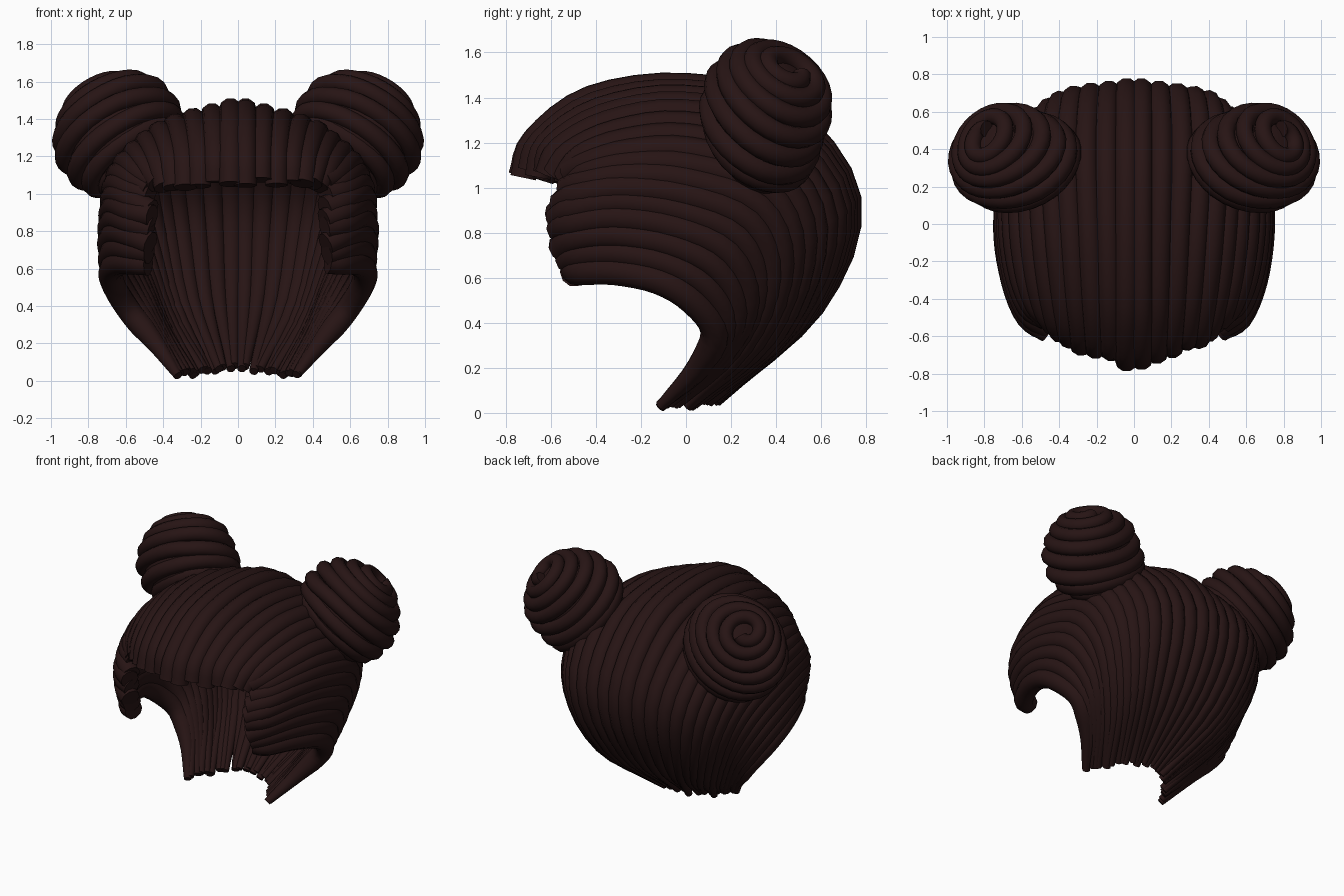
import bpy, math, random
from mathutils import Vector, Matrix

if "Cube" in bpy.data.objects:
    bpy.data.objects.remove(bpy.data.objects["Cube"])

random.seed(4)
mat = bpy.data.materials.new("dark_brown_hair")
mat.diffuse_color = (0.02, 0.007, 0.007, 1)
mat.use_nodes = True
mat.node_tree.nodes["Principled BSDF"].inputs["Base Color"].default_value = mat.diffuse_color


def catmull(pts, t):
    """Smooth point at t in 0..1 along a list of vectors."""
    n = len(pts) - 1
    f = min(max(t, 0), 1) * n
    i = min(int(f), n - 1)
    f -= i
    b, c = pts[i], pts[i + 1]
    a = pts[i - 1] if i else b * 2 - c
    d = pts[i + 2] if i + 2 <= n else c * 2 - b
    return 0.5 * (2 * b + (c - a) * f + (2 * a - 5 * b + 4 * c - d) * f ** 2
                  + (3 * b - a - 3 * c + d) * f ** 3)


def tubes(name, strands):
    """One mesh of round tubes; each strand is a list of (point, radius)."""
    cu = bpy.data.curves.new(name, 'CURVE')
    cu.dimensions = '3D'
    cu.bevel_depth = 1
    cu.bevel_resolution = 3
    cu.use_fill_caps = True
    for strand in strands:
        sp = cu.splines.new('POLY')
        sp.points.add(len(strand) - 1)
        for p, (co, r) in zip(sp.points, strand):
            p.co = (*co, 1)
            p.radius = r
    ob = bpy.data.objects.new(name, cu)
    bpy.context.collection.objects.link(ob)
    bpy.ops.object.select_all(action='DESELECT')
    bpy.context.view_layer.objects.active = ob
    ob.select_set(True)
    bpy.ops.object.convert(target='MESH')
    ob = bpy.context.object
    bpy.ops.object.shade_smooth_by_angle(angle=math.radians(50))
    ob.data.materials.clear()
    ob.data.materials.append(mat)
    return ob


# Guide strands, from the parting to the lowest side lock (front edge to nape tip)
guides = [
    [(.04, -.715, 1.06), (.04, -.67, 1.21), (.04, -.42, 1.395), (.04, 0, 1.45),
     (.04, .43, 1.34), (.04, .72, .95), (.035, .57, .47), (.02, .14, .07)],
    [(.33, -.61, 1.05), (.34, -.56, 1.17), (.37, -.35, 1.29), (.40, -.02, 1.34),
     (.42, .40, 1.24), (.38, .66, .90), (.29, .50, .42), (.12, .12, .05)],
    [(.46, -.50, 1.04), (.54, -.42, 1.09), (.60, -.24, 1.13), (.63, .02, 1.13),
     (.62, .37, 1.02), (.55, .50, .75), (.40, .38, .35), (.21, .05, .04)],
    [(.46, -.56, .85), (.57, -.50, .89), (.65, -.30, .92), (.685, -.03, .88),
     (.67, .22, .77), (.57, .31, .55), (.43, .20, .28), (.27, -.03, .035)],
    [(.48, -.50, .62), (.55, -.46, .63), (.63, -.31, .63), (.68, -.12, .59),
     (.66, .03, .50), (.57, .13, .36), (.44, .05, .20), (.32, -.12, .03)],
]
guides = [[Vector(p) for p in g] for g in guides]
COUNT, STEPS, LAST = 16, 28, 7


def scalp_strand(i, side):
    t = i / (COUNT - 1)
    clump = .65 * t + .35 * round(t * 5) / 5      # tips gather in locks
    path = [catmull([g[k] for g in guides], clump if k == LAST else t)
            for k in range(LAST + 1)]
    path[0] += Vector((0, random.uniform(-.015, .015), random.uniform(-.02, .02)))
    path[LAST] += Vector((0, random.uniform(-.015, .015), random.uniform(-.01, .015)))
    thick = random.uniform(0, .006)
    out = []
    for s in range(STEPS + 1):
        u = s / STEPS
        p = catmull(path, u)
        r = .06 + thick
        if u > .78:
            r -= (.036 + thick) * (u - .78) / .22
        out.append((Vector((p.x * side, p.y, p.z)), r))
    return out


for side, label in ((1, "right"), (-1, "left")):
    tubes("scalp_hair_" + label, [scalp_strand(i, side) for i in range(COUNT)])

# Coiled buns: a core wrapped by a rope spiralling up to an oval swirl at the top
axis = Vector((.58, .42, .70)).normalized()
u_dir = (Vector((0, 1, 0)) - axis * axis.y).normalized()
v_dir = axis.cross(u_dir)
centre = Vector((.648, .34, 1.33))
RU, RV, RA, ROPE = .305, .375, .33, .056


def bun_point(ang, polar, side):
    k = math.sin(polar) ** .8
    c = math.copysign(abs(math.cos(polar)) ** .85, math.cos(polar))
    squash = 1 - .35 * max(0, math.cos(polar)) ** 2
    p = (centre + u_dir * (RU - ROPE) * k * math.cos(ang)
         + v_dir * (RV - ROPE) * k * squash * math.sin(ang)
         + axis * (RA - ROPE) * c)
    p.y += .10 * max(0, -math.cos(polar))         # base coil sits further back
    return Vector((p.x * side, p.y, p.z))


for side, label in ((1, "right"), (-1, "left")):
    rope = []
    n, turns = 230, 8
    for i in range(n + 1):
        f = i / n
        ang = f * turns * math.tau
        polar = math.radians(155 - 145 * f) + .16 * math.sin(ang + 1) * math.sin(math.pi * f)
        rope.append((bun_point(ang, max(polar, .05), side), ROPE * (1 - .2 * f)))
    tubes("bun_coil_" + label, [rope])

    bpy.ops.mesh.primitive_uv_sphere_add(segments=24, ring_count=14, radius=1)
    core = bpy.context.object
    core.name = "bun_core_" + label
    basis = Matrix((u_dir * (RU - .05), v_dir * (RV - .07), axis * (RA - .07))).transposed()
    core.data.transform(Matrix.Translation(centre) @ basis.to_4x4())
    if side < 0:
        core.data.transform(Matrix.Diagonal((-1, 1, 1, 1)))
        core.data.flip_normals()
    bpy.ops.object.shade_smooth()
    core.data.materials.append(mat)
